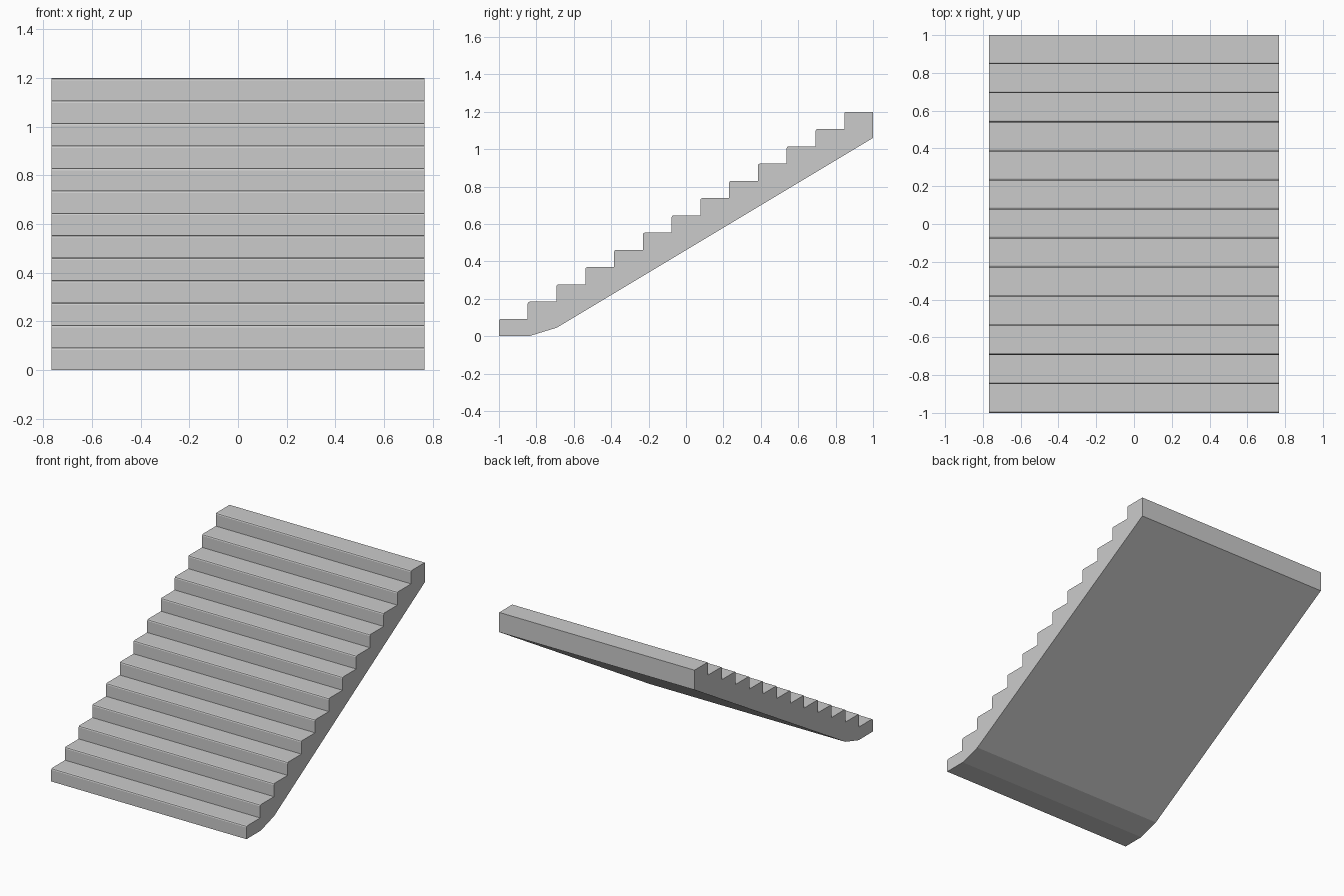
import bpy
import bmesh

old = bpy.data.objects.get("Cube")
if old:
    bpy.data.objects.remove(old, do_unlink=True)

STEPS = 13
HALF_WIDTH = 0.767
RUN, RISE = 2 / STEPS, 1.2 / STEPS

# Concrete material
concrete = bpy.data.materials.new("light grey concrete")
concrete.use_nodes = True
grey = (0.6, 0.6, 0.6, 1)
concrete.diffuse_color = grey
concrete.node_tree.nodes["Principled BSDF"].inputs["Base Color"].default_value = grey

# Side profile: stepped top, then sloping soffit and flat foot
profile = []
nosings = []
for i in range(STEPS):
    y = -1 + i * RUN
    profile.append((y, i * RISE))
    nosings.append(len(profile))
    profile.append((y, (i + 1) * RISE))
profile += [(1, 1.2), (1, 1.06), (-0.69, 0.046), (-0.84, 0)]

# Extrude the profile across the width
bm = bmesh.new()
left = [bm.verts.new((HALF_WIDTH, y, z)) for y, z in profile]
right = [bm.verts.new((-HALF_WIDTH, y, z)) for y, z in profile]
bm.faces.new(left)
bm.faces.new(right[::-1])
count = len(profile)
for i in range(count):
    j = (i + 1) % count
    bm.faces.new((left[i], right[i], right[j], left[j]))

# Round the nosing of every step
edges = [bm.edges.get((left[i], right[i])) for i in nosings]
bmesh.ops.bevel(bm, geom=edges, offset=0.01, segments=2, profile=0.5,
                affect='EDGES', clamp_overlap=True)
bmesh.ops.recalc_face_normals(bm, faces=bm.faces)

mesh = bpy.data.meshes.new("stair_flight")
bm.to_mesh(mesh)
bm.free()
mesh.materials.append(concrete)
stairs = bpy.data.objects.new("stair_flight", mesh)
bpy.context.collection.objects.link(stairs)
